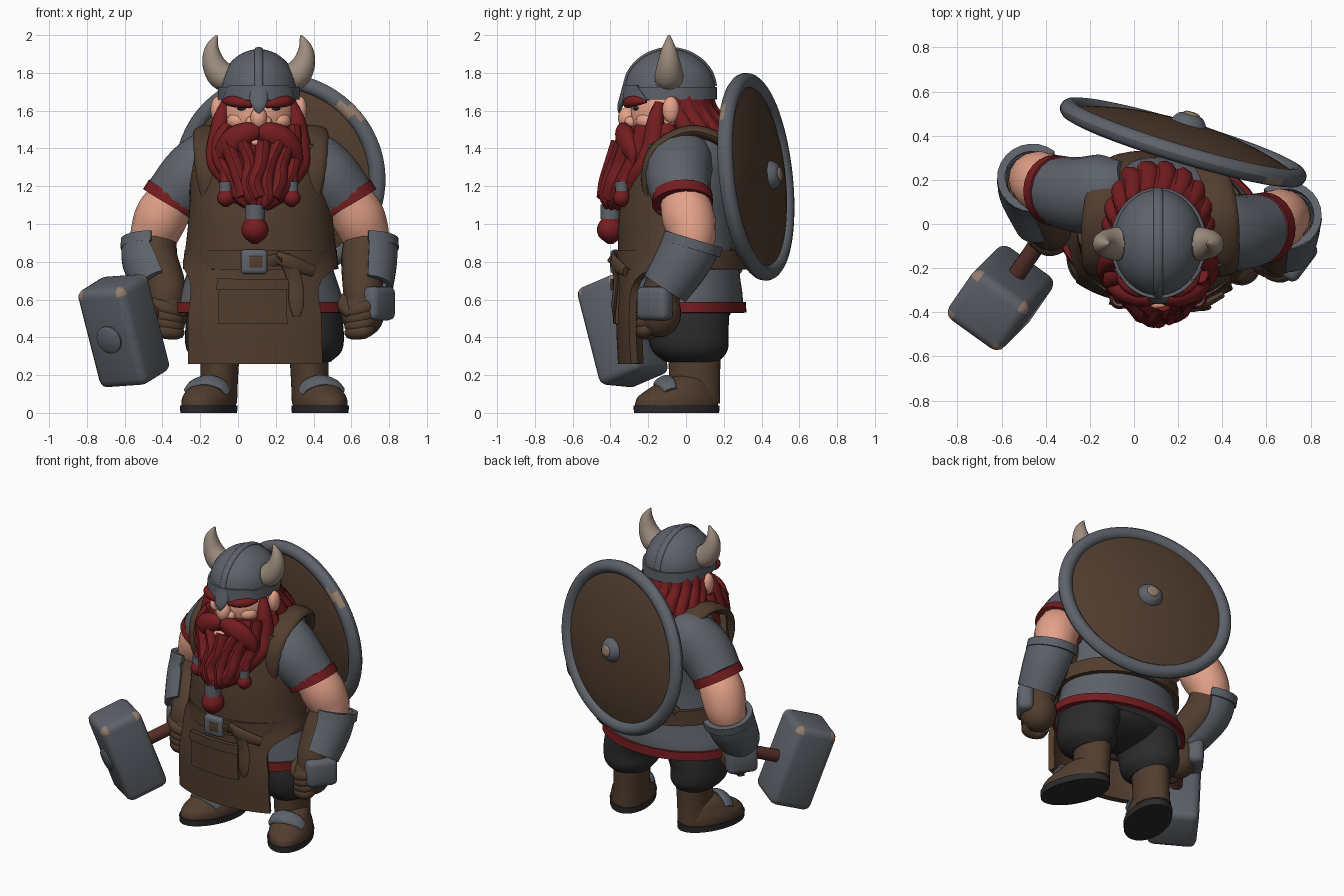
import bpy, bmesh
from math import sin, cos, pi, radians
from mathutils import Vector, Matrix

if "Cube" in bpy.data.objects:
    bpy.data.objects.remove(bpy.data.objects["Cube"], do_unlink=True)


def material(name, *rgb):
    m = bpy.data.materials.new(name)
    m.use_nodes = True
    m.diffuse_color = (*rgb, 1)
    m.node_tree.nodes["Principled BSDF"].inputs["Base Color"].default_value = (*rgb, 1)
    return m


STEEL = material("blue grey", .11, .123, .143)
LEATHER = material("brown leather", .084, .047, .028)
RED = material("dark red", .175, .012, .014)
SKIN = material("skin", .78, .36, .25)
HORN = material("horn beige", .335, .265, .212)
BLACK = material("charcoal", .024, .024, .025)
WOOD = material("red brown wood", .09, .028, .02)
WORN = material("worn tan edge", .3, .205, .15)
parts = []
MID = .11  # centre line of the body


def finish(name, bm, mat, thick=0):
    bmesh.ops.recalc_face_normals(bm, faces=bm.faces)
    me = bpy.data.meshes.new(name)
    bm.to_mesh(me)
    bm.free()
    me.materials.append(mat)
    ob = bpy.data.objects.new(name, me)
    bpy.context.collection.objects.link(ob)
    if thick:
        mod = ob.modifiers.new("thickness", "SOLIDIFY")
        mod.thickness, mod.offset = thick, 0
    parts.append(ob)
    return ob


def skin_rows(name, rows, mat, closed=True, caps=True, thick=0):
    bm = bmesh.new()
    vs = [[bm.verts.new(p) for p in row] for row in rows]
    n = len(vs[0])
    for a, b in zip(vs, vs[1:]):
        for i in range(n if closed else n - 1):
            j = (i + 1) % n
            bm.faces.new((a[i], a[j], b[j], b[i]))
    if closed and caps:
        bm.faces.new(vs[0])
        bm.faces.new(vs[-1])
    return finish(name, bm, mat, thick)


def spline(pts, n=5):
    """Catmull-Rom through tuples of any length."""
    pts = [Vector(p) for p in pts]
    out = []
    for i in range(len(pts) - 1):
        b, c = pts[i], pts[i + 1]
        a, d = pts[max(i - 1, 0)], pts[min(i + 2, len(pts) - 1)]
        for k in range(n):
            t = k / n
            out.append(b + (c - a) * (t / 2) + (a * 2 - b * 5 + c * 4 - d) * (t * t / 2)
                       + (b * 3 - a - c * 3 + d) * (t ** 3 / 2))
    return out + [pts[-1]]


def loft(name, rings, mat, n=5, seg=36, caps=True, thick=0):
    """Stacked ellipses: x, y, z, rx, ry and optionally start and end angle (0 = front)."""
    rows, closed = [], len(rings[0]) == 5
    for r in spline(rings, n):
        a0, a1 = (0, 360) if closed else (r[5], r[6])
        row = []
        for i in range(seg):
            a = radians(a0 + (a1 - a0) * i / (seg if closed else seg - 1))
            row.append((r[0] + r[3] * sin(a), r[1] - r[4] * cos(a), r[2]))
        rows.append(row)
    return skin_rows(name, rows, mat, closed, caps, thick)


def tube(name, pts, mat, ref=(1, 0, .01), flat=1, arc=360, seg=16, thick=0, n=5):
    """Swept section along points x, y, z, radius; flat squashes it across ref."""
    path, rows = spline(pts, n), []
    for i, p in enumerate(path):
        t = (path[min(i + 1, len(path) - 1)].xyz - path[max(i - 1, 0)].xyz).normalized()
        u = Vector(ref)
        u = (u - t * u.dot(t)).normalized()
        v = t.cross(u)
        angs = [radians(arc) * (k / (seg if arc == 360 else seg - 1) - .5) for k in range(seg)]
        rows.append([p.xyz + (u * cos(a) + v * sin(a) * flat) * p[3] for a in angs])
    return skin_rows(name, rows, mat, arc == 360, True, thick)


def ball(name, loc, size, mat):
    bm = bmesh.new()
    bmesh.ops.create_uvsphere(bm, u_segments=24, v_segments=16, radius=1)
    bmesh.ops.transform(bm, matrix=Matrix.Translation(loc) @ Matrix.Diagonal((*size, 1)), verts=bm.verts)
    return finish(name, bm, mat)


def box(name, loc, size, mat, bevel, rot=Matrix()):
    bm = bmesh.new()
    bmesh.ops.create_cube(bm, size=1)
    bmesh.ops.transform(bm, matrix=Matrix.Diagonal((*size, 1)), verts=bm.verts)
    bmesh.ops.bevel(bm, geom=bm.edges[:], offset=bevel, segments=3, profile=.5, affect="EDGES")
    bmesh.ops.transform(bm, matrix=Matrix.Translation(loc) @ rot.to_4x4(), verts=bm.verts)
    return finish(name, bm, mat)


# Tunic, hem and belt
C = .12
loft("tunic", [(C, -.01, .53, .45, .31), (C, -.01, .62, .43, .31), (C, -.02, .78, .38, .3), (C, -.01, 1, .34, .29),
               (C, .03, 1.2, .335, .27), (C, .05, 1.36, .33, .25), (C, .05, 1.47, .26, .2), (C, .03, 1.53, .14, .13)], STEEL)
loft("tunic_hem", [(C, -.01, .53, .455, .315), (C, -.01, .585, .45, .312)], RED, caps=False, thick=.03)
loft("belt", [(C, -.025, .76, .397, .34), (C, -.025, .86, .388, .34)], LEATHER, caps=False, thick=.03)
box("buckle", (.085, -.375, .8), (.14, .05, .13), STEEL, .02)
box("buckle_centre", (.095, -.398, .8), (.07, .009, .06), LEATHER, .002)
tube("belt_tail", [(.15, -.37, .79, .035), (.25, -.38, .81, .04), (.3, -.37, .7, .04), (.31, -.38, .58, .04), (.31, -.38, .51, .02)],
     LEATHER, flat=.35)
tube("belt_knot", [(.2, -.38, .83, .03), (.29, -.375, .79, .04), (.4, -.32, .75, .03)], LEATHER, (0, 0, 1), .5)

# Apron with pocket and shoulder straps
loft("apron", [(C, -.1, .26, .46, .24, -54, 44), (C, -.1, .5, .46, .25, -54, 43), (C, -.08, .7, .42, .26, -60, 48),
               (C, -.05, .83, .385, .29, -95, 95), (C, -.05, 1.05, .36, .285, -102, 102), (C, -.03, 1.25, .355, .265, -80, 80),
               (C, -.01, 1.42, .35, .24, -65, 65)], LEATHER, thick=.04)
loft("pocket", [(C, -.1, .47, .475, .27, -28, 17), (C, -.1, .69, .46, .275, -28, 17)], LEATHER, thick=.03)
loft("pocket_flap", [(C, -.1, .65, .475, .285, -29, 18), (C, -.1, .71, .465, .285, -29, 18)], LEATHER, thick=.03)
for s in (-1, 1):
    tube("shoulder_strap", [(C + s * x, y, z, r) for x, y, z, r in
         ((.26, -.19, 1.08, .04), (.27, -.21, 1.25, .07), (.28, -.16, 1.4, .075), (.27, .02, 1.49, .085),
          (.23, .2, 1.43, .085), (.14, .29, 1.25, .08), (-.06, .3, 1, .07), (-.22, .25, .84, .06))], LEATHER, flat=.4)

# Legs and boots
ball("trouser_seat", (.135, .01, .55), (.36, .23, .13), BLACK)
for s in (-1, 1):
    x = .14
    loft("trouser_leg", [(x + s * .2, .01, .58, .2, .22), (x + s * .25, .01, .43, .17, .215), (x + s * .25, .02, .33, .16, .2),
                         (x + s * .24, .03, .27, .11, .14)], BLACK)
    turn = Matrix.Translation((x + s * .295, -.05, 0)) @ Matrix.Rotation(radians(20 * s), 4, "Z")
    boot = [loft("boot_sole", [(0, 0, 0, .135, .235), (0, 0, .04, .138, .238)], BLACK, 2),
            loft("boot_foot", [(0, 0, .035, .13, .23), (0, .005, .08, .128, .222), (0, .03, .13, .11, .18),
                               (0, .06, .17, .09, .13), (0, .08, .2, .05, .07)], LEATHER),
            tube("boot_plate", [(s * a, y, z, r) for a, y, z, r in
                 ((-.12, -.03, .11, .035), (-.09, -.05, .15, .045), (-.02, -.075, .173, .05), (.06, -.075, .155, .045), (.1, -.07, .12, .035))],
                 STEEL, (0, -1, -.5), .4)]
    for ob in boot:
        ob.matrix_world = turn
    loft("boot_shaft", [(x + s * .245, .045, .05, .1, .135), (x + s * .24, .045, .18, .1, .135), (x + s * .235, .045, .34, .105, .14)],
         LEATHER)

# Arms; the right one hangs further back and grips the hammer
for s in (1, -1):
    def P(x, y, z, *r):
        return (x if s > 0 else .23 - x, y if s > 0 else y + .17, z, *r)

    def H(x, y, z, *r):  # hand region
        return P(x, y, z, *r) if s > 0 else P(x - .05, y - .05, z, *r)
    out = (s, .4, .1)
    tube("sleeve", [P(.26, .02, 1.39, .1), P(.35, -.01, 1.35, .16), P(.46, -.04, 1.26, .175), P(.58, -.02, 1.13, .155)], STEEL, (0, 1, 0))
    tube("sleeve_hem", [P(.563, -.02, 1.155, .16), P(.592, -.018, 1.105, .162)], RED, (0, 1, 0), seg=24)
    tube("upper_arm", [P(.56, -.02, 1.16, .12), P(.63, .01, 1.05, .14), P(.67, .03, .95, .13), P(.69, .02, .86, .11)], SKIN, (0, 1, 0))
    tube("glove_cuff", [P(.68, .02, .89, .125), P(.67, -.03, .8, .125), H(.66, -.12, .66, .105), H(.67, -.14, .56, .1)], LEATHER, out)
    tube("bracer", [P(.69, .03, .9, .138), P(.695, -.02, .8, .133), H(.69, -.11, .66, .115)], STEEL, out, arc=215, thick=.03)
    tube("bracer_rim", [P(.69, .04, .92, .143), P(.69, .025, .87, .144)], STEEL, out, arc=220, thick=.035)
    ball("fist", H(.66, -.14, .53), (.115, .115, .13), LEATHER)
    for i in range(4):
        tube("finger", [H(.74 - .015 * i, -.18, .59 - .045 * i, .035), H(.67, -.225, .555 - .04 * i, .042),
                        H(.6, -.2, .53 - .035 * i, .036), H(.6, -.13, .53 - .035 * i, .02)], LEATHER, (0, 0, 1), seg=10)
    tube("thumb", [H(.6, -.1, .64, .03), H(.565, -.17, .57, .04), H(.6, -.22, .52, .025)], LEATHER, (0, 0, 1))
    box("hand_plate", (.745, -.165, .58) if s > 0 else (-.455, .05, .55), (.1, .2, .18), STEEL, .035,
        Matrix.Rotation(radians(-37), 3, "Z"))

# Hammer with worn upper corners
w = Vector((-.14, -.14, .55)).normalized()
h = Vector((-.53, -.77, -.33))
h = (h - w * h.dot(w)).normalized()
rot = Matrix((h.cross(w), h, w)).transposed()
head = Vector((-.605, -.335, .435))
hammer = box("hammer_head", head, (.31, .28, .55), STEEL, .045, rot)
hammer.data.materials.append(WORN)
for f in hammer.data.polygons:
    n = rot.transposed() @ f.normal
    if n.z > .15 and min(abs(n.x), abs(n.y)) > .15:
        f.material_index = 1
tube("hammer_handle", [(*(head - h * d), .04) for d in (.05, .25, .5)], WOOD, w)
tube("hammer_stud", [(*(head + h * d), r) for d, r in ((.1, .075), (.15, .075), (.16, .06))], STEEL, w, n=1, seg=24)

# Shield on the back, with a worn patch on the rim
tilt = (Matrix.Translation((.223, .37, 1.25)) @ Vector((.3, 1, .11)).to_track_quat("Z", "Y").to_matrix().to_4x4()
        @ Matrix.Diagonal((1.03, .98, 1, 1)))
ring = [(0, 0, .042 * sin(t * pi / 6), *[.522 + .043 * cos(t * pi / 6)] * 2) for t in range(13)]
shield = [loft("shield_rim", ring, STEEL, 1, 64, False),
          loft("shield_board", [(0, 0, z, r, r) for z, r in ((-.02, .5), (.005, .51), (.05, .36), (.078, .2), (.09, .06))], LEATHER, 2, 64),
          loft("shield_boss", [(0, 0, z, r, r) for z, r in ((.07, .085), (.1, .075), (.125, .055), (.135, .03))], STEEL, 3),
          loft("shield_boss_tip", [(0, 0, z, r, r) for z, r in ((.115, .043), (.139, .034), (.143, .01))], WORN, 3)]
shield[0].data.materials.append(WORN)
for f in shield[0].data.polygons:
    c = tilt @ f.center
    if c.x > .4 and abs(c.z - 1.6) < .035 and f.center.z < .01:
        f.material_index = 1
for ob in shield:
    ob.matrix_world = tilt

# Head and face
ball("head", (MID, -.09, 1.58), (.195, .205, .2), SKIN)
ball("nose", (MID, -.31, 1.56), (.045, .05, .06), SKIN)
ball("lower_lip", (MID, -.36, 1.43), (.04, .025, .018), SKIN)
for s in (-1, 1):
    ball("nostril", (MID + s * .04, -.295, 1.54), (.03, .03, .03), SKIN)
    ball("cheek", (MID + s * .1, -.2, 1.545), (.07, .065, .05), SKIN)
    ball("eye", (MID + s * .085, -.26, 1.612), (.03, .02, .012), BLACK)
    ball("ear", (MID + s * .22, -.08, 1.605), (.035, .045, .07), SKIN)
    tube("eyebrow", [(MID + s * a, y, z, r) for a, y, z, r in
         ((.035, -.31, 1.63, .015), (.09, -.305, 1.642, .028), (.15, -.27, 1.65, .028), (.185, -.21, 1.65, .01))], RED, (0, 0, 1))

# Beard, with strands following the core shape
core = [(MID, -.12, 1.52, .21, .19), (MID, -.12, 1.43, .24, .225), (MID, -.16, 1.32, .235, .22),
        (MID, -.24, 1.22, .165, .17), (MID, -.32, 1.14, .105, .1), (MID, -.37, 1.08, .045, .05)]
loft("beard_core", core, RED)
for i in range(11):
    a = radians(-95 + 19 * i)
    first = 0 if abs(i - 5) > 2 else 1
    last = 6 - (i % 2)
    tube("beard_strand", [(c[0] + c[3] * sin(a + .14 * sin(k * 2 + i)), c[1] - c[4] * cos(a), c[2], .012 if k == 5 else .045 + .008 * (i % 2))
                          for k, c in enumerate(core[:last]) if k >= first], RED, (0, -1, 0), .8, seg=10)
for s in (-1, 1):
    tube("sideburn", [(MID + s * .175, -.14, 1.64, .025), (MID + s * .2, -.16, 1.55, .045), (MID + s * .215, -.17, 1.42, .06)], RED)
    tube("moustache", [(MID + s * a, y, z, r) for a, y, z, r in
         ((.005, -.325, 1.485, .04), (.06, -.33, 1.48, .06), (.13, -.315, 1.445, .068), (.19, -.29, 1.38, .05), (.215, -.28, 1.31, .01))],
         RED, (0, 0, 1), .75)


def braid(x, y, z, k):
    tube("braid_root", [(x, y + .04, z + .14 * k, .05 * k), (x, y, z, .045 * k)], RED)
    tube("braid_band", [(x, y, z + .038 * k, .052 * k), (x, y, z - .038 * k, .052 * k)], STEEL, n=1)
    tube("braid_tail", [(x, y, z - .03 * k, .042 * k), (x, y, z - .08 * k, .07 * k), (x, y, z - .13 * k, .062 * k),
                        (x, y, z - .17 * k, .015 * k)], RED)


braid(.09, -.4, 1.065, 1)
for s in (-1, 1):
    braid(MID + s * .175, -.34, 1.2, .65)

# Hair behind the ears
mane = [(MID, -.06, 1.7, .175, .17), (MID, -.045, 1.6, .19, .18), (MID, .01, 1.48, .22, .215), (MID, .02, 1.39, .225, .215)]
loft("hair", [(*r, 82, 278) for r in mane], RED, thick=.06)
for i in range(10):
    a = radians(90 + 20 * i)
    tube("hair_lock", [(c[0] + c[3] * sin(a + .08 * (k % 2)), c[1] - c[4] * cos(a), c[2], .035 + .006 * k) for k, c in enumerate(mane)]
         + [(MID + .2 * sin(a), .03 - .2 * cos(a), 1.34, .01)], RED, (0, 0, 1), seg=10)

# Helmet and horns
dome = [(1.66, .2), (1.73, .203), (1.8, .185), (1.86, .145), (1.9, .095), (1.92, .045), (1.925, .008)]
loft("helmet", [(MID, -.085, z, r, r * 1.18) for z, r in dome], STEEL)
loft("helmet_band", [(MID, -.085, 1.66, .207, .24), (MID, -.085, 1.725, .207, .24)], STEEL, caps=False, thick=.02)
loft("helmet_brow", [(MID, -.085, 1.655, .211, .242, -62, 62), (MID, -.085, 1.735, .208, .24, -45, 45)], STEEL, thick=.024)
side = dome[1:-1]
tube("helmet_ridge", [(MID, -.085 - r * 1.18, z, .022) for z, r in side] + [(MID, -.085, 1.926, .022)]
     + [(MID, -.085 + r * 1.18, z, .022) for z, r in side[::-1]], STEEL, flat=.5)
tube("nose_guard", [(MID, -.32, 1.73, .04), (MID, -.332, 1.67, .05), (MID, -.35, 1.62, .035), (MID, -.355, 1.585, .006)], STEEL, flat=.4)
for s in (-1, 1):
    tube("horn", [(MID + s * a, -.09, z, r) for a, z, r in
         ((.14, 1.765, .075), (.2, 1.79, .075), (.24, 1.855, .06), (.247, 1.93, .038), (.222, 2, .005))], HORN, (0, 1, 0))
    tube("horn_socket", [(MID + s * .15, -.09, 1.765, .088), (MID + s * .18, -.09, 1.775, .082)], STEEL, (0, 1, 0))

# Bake modifiers and shade
bpy.ops.object.select_all(action="DESELECT")
for ob in parts:
    ob.select_set(True)
bpy.context.view_layer.objects.active = parts[0]
bpy.ops.object.convert(target="MESH")
bpy.ops.object.shade_smooth_by_angle(angle=radians(40))
